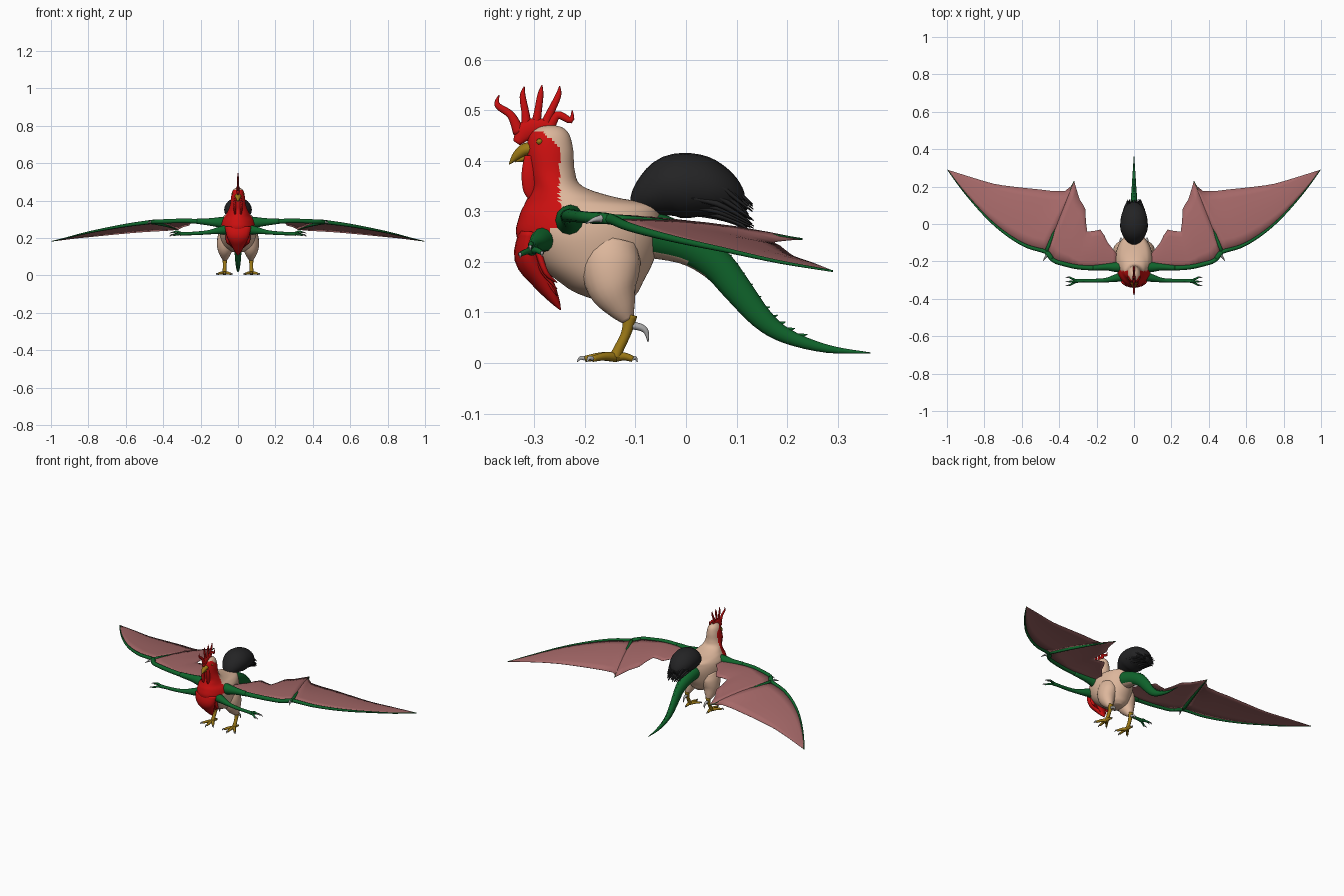
import bpy, bmesh, math, random
from mathutils import Vector

random.seed(4)
if "Cube" in bpy.data.objects:
    bpy.data.objects.remove(bpy.data.objects["Cube"])

UNIT = 0.01  # all part dimensions below are in hundredths


def material(name, r, g, b):
    mat = bpy.data.materials.new(name)
    mat.use_nodes = True
    mat.diffuse_color = (r, g, b, 1)
    mat.node_tree.nodes["Principled BSDF"].inputs["Base Color"].default_value = (r, g, b, 1)
    return mat


cream = material("cream_skin", .72, .47, .33)
red = material("red_feathers", .6, .005, .005)
green = material("green_scales", .005, .13, .025)
pink = material("pink_membrane", .38, .14, .14)
gold = material("gold_horn", .33, .19, .008)
black = material("black_plume", .017, .017, .018)
grey = material("grey_claw", .42, .42, .42)


def finish(name, bm, mats, mirror, rule=None):
    """Turn a bmesh into a smooth object, coloured by rule(centre, normal)."""
    bmesh.ops.recalc_face_normals(bm, faces=bm.faces)
    for face in bm.faces:
        face.smooth = True
        if rule:
            face.material_index = int(rule(face.calc_center_median() / UNIT, face.normal))
    bmesh.ops.scale(bm, vec=Vector((1, 1, 1)), verts=bm.verts)
    mesh = bpy.data.meshes.new(name)
    bm.to_mesh(mesh)
    bm.free()
    for mat in mats:
        mesh.materials.append(mat)
    obj = bpy.data.objects.new(name, mesh)
    bpy.context.collection.objects.link(obj)
    if mirror:
        obj.modifiers.new("Mirror", "MIRROR")
    return obj


def smooth_path(rows, steps):
    """Catmull-Rom interpolation of rows of any width."""
    rows = [tuple(r) if len(r) > 4 else tuple(r) + (r[3],) for r in rows]
    out = []
    for i in range(len(rows) - 1):
        quad = (rows[max(i - 1, 0)], rows[i], rows[i + 1], rows[min(i + 2, len(rows) - 1)])
        for k in range(steps):
            t = k / steps
            out.append([b + (c - a) * t / 2 + (a - b * 2.5 + c * 2 - d / 2) * t * t
                        + (b * 3 - a - c * 3 + d) / 2 * t ** 3 for a, b, c, d in zip(*quad)])
    return out + [list(rows[-1])]


def tube(name, rows, mats, sides=12, steps=4, mirror=False, level=False, rule=None):
    """Loft elliptical rings along rows of (x, y, z, side radius, other radius)."""
    samples = smooth_path(rows, steps)
    pts = [Vector(s[:3]) for s in samples]
    along = (pts[-1] - pts[0]).normalized()
    ref = Vector((0, 1, 0)) if abs(along.x) > .75 else Vector((1, 0, 0))
    bm = bmesh.new()
    rings = []
    for i, s in enumerate(samples):
        tangent = (pts[min(i + 1, len(pts) - 1)] - pts[max(i - 1, 0)]).normalized()
        if level:
            tangent = Vector((0, 0, 1))
        side = (ref - tangent * ref.dot(tangent)).normalized()
        up = tangent.cross(side)
        ring = []
        for k in range(sides):
            a = math.tau * k / sides
            p = pts[i] + side * max(s[3], .05) * math.cos(a) + up * max(s[4], .05) * math.sin(a)
            ring.append(bm.verts.new(p * UNIT))
        rings.append(ring)
    for lower, upper in zip(rings, rings[1:]):
        for k in range(sides):
            n = (k + 1) % sides
            bm.faces.new((lower[k], lower[n], upper[n], upper[k]))
    bm.faces.new(rings[0])
    bm.faces.new(rings[-1])
    return finish(name, bm, mats, mirror, rule)


def membrane(name, lead, trail, across=6):
    """Billowed skin stretched between a leading and a trailing edge."""
    bm = bmesh.new()
    grid = []
    for a, b in zip(smooth_path([p + (0,) for p in lead], 2), smooth_path([p + (0,) for p in trail], 2)):
        a, b = Vector(a[:3]), Vector(b[:3])
        row = []
        for k in range(across + 1):
            t = k / across
            p = a.lerp(b, t) + Vector((0, 0, math.sin(math.pi * t) * (a - b).length * .03))
            row.append(bm.verts.new(p * UNIT))
        grid.append(row)
    for r, s in zip(grid, grid[1:]):
        for k in range(across):
            bm.faces.new((r[k], r[k + 1], s[k + 1], s[k]))
    bmesh.ops.remove_doubles(bm, verts=bm.verts, dist=.0001)
    obj = finish(name, bm, [pink], True)
    solid = obj.modifiers.new("Thickness", "SOLIDIFY")
    solid.thickness = .002
    solid.offset = 0


# Body, neck and head: level slices given as (height, front, back, half width)
slices = [(12.5, -18, -11, 3), (14, -22, -9.5, 6), (16, -25, -8.5, 8), (20, -30, -6.5, 9.3),
          (25, -33.5, -5, 10), (29, -33, -5, 9.5), (31.3, -32, -6, 8), (32.8, -31.3, -14, 6.5),
          (35, -30.5, -20.5, 5.2), (38, -31, -22, 4.2), (42, -31.5, -22.3, 3.7),
          (45, -31, -23, 3), (46.5, -29.5, -24.3, 1.8), (47, -28, -26, .5)]


def red_front(c, n):
    edge = -25 if c.z > 29 else -25 - (29 - c.z) * .45
    if c.z > 43:
        edge = -25.5 - (c.z - 43)
    return c.y < edge and c.z < 45.8


tube("body", [(0, (f + b) / 2, z, w, (b - f) / 2) for z, f, b, w in slices],
     [cream, red], sides=56, steps=5, level=True, rule=red_front)

# Pointed breast feathers
tube("breast_bib", [(0, -31, 26, 7, 2), (0, -31, 21, 6, 3), (0, -28.5, 16.5, 3.8, 2.2),
                    (0, -26, 12.5, 1.6, 1), (0, -24.8, 10.5, .1)], [red], sides=16)
for i in range(4):
    x = 1.2 + i * 1.3
    tube("breast_feather", [(x, -31 + i * .5, 23, 1.4, .8), (x, -29 + i * .4, 18, 1.3, .6),
                            (x * .8, -25.5, 12 + i * 1.3, .1)], [red], sides=6, mirror=True)

# Comb, wattles, beak and eyes
tube("comb_base", [(0, -33.5, 43.5, .6, .8), (0, -31.5, 46, .8, 2), (0, -28, 46.8, .7, 1.5),
                   (0, -25.5, 46.5, .3)], [red])
for y, tip_y, tip_z in ((-33, -37, 53), (-31.5, -32, 54.7), (-30, -28.5, 55), (-28.5, -25, 54.8), (-27.5, -22.5, 50)):
    tube("comb_spike", [(0, y, 45.5, .6, 1.2), (0, y * .6 + tip_y * .4, 49, .5, .8),
                        (0, tip_y - .3, tip_z - 2, .4, .6), (0, tip_y, tip_z, .1)], [red], sides=8)
tube("wattle", [(1.5, -31, 41, .6, 1), (1.8, -31, 37.5, .7, 1.6), (1.6, -30.8, 34, .6, 1.4),
                (1.4, -30.5, 32, .1)], [red], sides=10, mirror=True)
tube("upper_beak", [(0, -28.5, 42.3, 2, 1.3), (0, -31.5, 42.3, 1.7, 1.3), (0, -33.5, 41, 1, .9),
                    (0, -35, 39.3, .1)], [gold])
tube("lower_beak", [(0, -29, 40.7, 1.5, .7), (0, -32, 40.4, 1, .6), (0, -33.8, 39.8, .1)], [gold])
tube("eye", [(2.6, -29, 43.8, .1), (3, -29, 43.8, .6), (3.4, -29, 43.8, .1)], [gold], sides=10, mirror=True)

# Legs and feet
tube("thigh", [(5.5, -14.5, 24, 4, 5), (6.2, -15, 20, 4.8, 6), (6.8, -14.5, 15, 4.4, 5),
               (7, -12.8, 11, 2.8, 3), (7, -11.5, 8.5, 1.3)], [cream], sides=20, mirror=True)
tube("shank", [(7, -11, 9.5, 1.4), (7.1, -11.8, 6, 1), (7.2, -13.2, 3, 1), (7.2, -14, 1.2, 1.2)],
     [gold], mirror=True)
for x, y in ((7, -20), (3.8, -18.5), (10.8, -18.5), (7.2, -10.5)):
    mx, my = (7.2 + x) / 2, (y - 14) / 2
    dx, dy = (x - 7.2) * .25, (y + 14) * .25
    tube("toe", [(7.2, -14, 1.2, 1), (mx, my, 1.3, .8), (x, y, .8, .6)], [gold], sides=8, mirror=True)
    tube("toe_claw", [(x, y, .9, .5), (x + dx * .6, y + dy * .6, 1, .4), (x + dx, y + dy, .2, .1)],
         [grey], sides=6, mirror=True)
tube("leg_spur", [(7, -11, 7.5, .8), (7, -8.8, 7, .7), (7, -7.8, 6, .5), (7, -7.5, 4.2, .1)],
     [grey], sides=8, mirror=True)

# Scaly tail with a pale underside near the root and a row of spikes
tail = [(0, -9, 26, 5, 5), (0, 0, 23.3, 3.6, 3.8), (0, 6, 19.5, 2.5, 3.3), (0, 10, 14.8, 2, 2.9),
        (0, 15, 8.8, 1.6, 2.2), (0, 20, 5.3, 1.2, 1.5), (0, 28, 2.8, .7, .8), (0, 36.5, 2, .1)]
tube("tail", tail, [green, cream], sides=16, rule=lambda c, n: n.z < -.75 and c.y < 14)
for s in smooth_path(tail, 3)[5:17]:
    tube("tail_spike", [(0, s[1] - .6, s[2] + s[4] * .7, .4, .8), (0, s[1] + 1.6, s[2] + s[4] * 1.05, .1)],
         [green], sides=6)

# Drooping black plume: a full core with loose feather ends
plume = [(0, -10, 30, 2, 1.5), (0, -7.5, 32.5, 5, 4), (0, -3, 34.8, 7.2, 6.2), (0, 2, 35, 7.2, 6.3),
         (0, 6, 33.8, 6.3, 5.2), (0, 9, 32, 4.2, 3.5), (0, 10.5, 30.5, 1.5)]
tube("plume_core", plume, [black], sides=24)
for i in range(44):
    a = math.tau * i / 44
    reach = random.uniform(.55, 1)
    c, s = math.cos(a) * reach, math.sin(a) * reach
    tube("plume_feather", [(c * 6.5, 1, 35 + s * 5.7, .9, .5), (c * 6, 6, 33.5 + s * 4.8, .9, .6),
                           (c * 4.8, 10, 31 + s * 3.6, .6, .4),
                           (c * 4, random.uniform(11.5, 13.5), 28.8 + s * 3, .1)], [black], sides=5, steps=3)

# Wing bones
shoulder_to_joint = [(9, -22, 28.3), (15, -23, 28.7), (22, -23.5, 29), (30, -23, 29.2),
                     (37, -21.5, 29), (43, -19.5, 28.8), (47, -15, 28.5)]
joint_to_tip = [(47, -15, 28.5), (57, -12, 27.2), (66, -7, 25.7), (75, 0, 24), (83, 8, 22.3),
                (92, 18.5, 20), (99.7, 29, 18.2)]
tube("wing_shoulder", [(5, -22.5, 27.5, 3.5, 4), (9, -23, 28.3, 2.8, 3), (15, -23, 28.6, 1.8, 2),
                       (22, -23.5, 29, 1.4)], [green], mirror=True)
tube("wing_arm", [p + (1.4 - i * .05,) for i, p in enumerate(shoulder_to_joint)], [green], sides=10, mirror=True)
tube("wing_long_finger", [(44, -18.5, 28.7, 1.2)] + [p + (1.1 - i * .15,) for i, p in enumerate(joint_to_tip)],
     [green], sides=8, mirror=True)
tube("wing_short_finger", [(47, -15, 28.5, 1), (40, 3, 27, .7), (32, 23, 24.5, .2)],
     [green], sides=8, mirror=True)
tube("wing_thumb", [(46, -16, 28.6, .9), (47.5, -18, 28.4, .5), (48.6, -19.8, 27.6, .1)],
     [grey], sides=8, mirror=True)

# Wing skins
membrane("inner_wing_skin", shoulder_to_joint,
         [(9, -16, 28.5), (14, -10, 28.5), (18, -3, 28.3), (25, -4, 28), (26, 8, 26.8), (29, 13, 26), (32, 23, 24.5)])
membrane("outer_wing_skin", joint_to_tip,
         [(32, 23, 24.5), (37, 17.5, 24), (51, 18.5, 23.2), (65, 20, 22), (75, 21.5, 21), (87, 25, 19.8), (99.7, 29, 18.2)])

# Thin front arms with clawed fingers
tube("front_arm", [(6, -28, 24.5, 2.6), (10, -29, 24, 2), (15, -30, 23.2, 1.2), (21, -30.3, 22.6, 1),
                   (28, -30.3, 22.3, .9), (31, -30.5, 22.3, 1.1)], [green], mirror=True)
for y, z in ((-32.8, 21.5), (-30.8, 23), (-28.5, 21.8)):
    tube("hand_finger", [(30.5, -30.5, 22.3, .8), (32.5, (y - 30.5) / 2, z + .5, .6), (34.5, y, z, .5)],
         [green], sides=8, mirror=True)
    tube("hand_claw", [(34.3, y, z, .4), (35.6, y, z, .3), (36.6, y, z - .7, .1)],
         [grey], sides=6, mirror=True)
